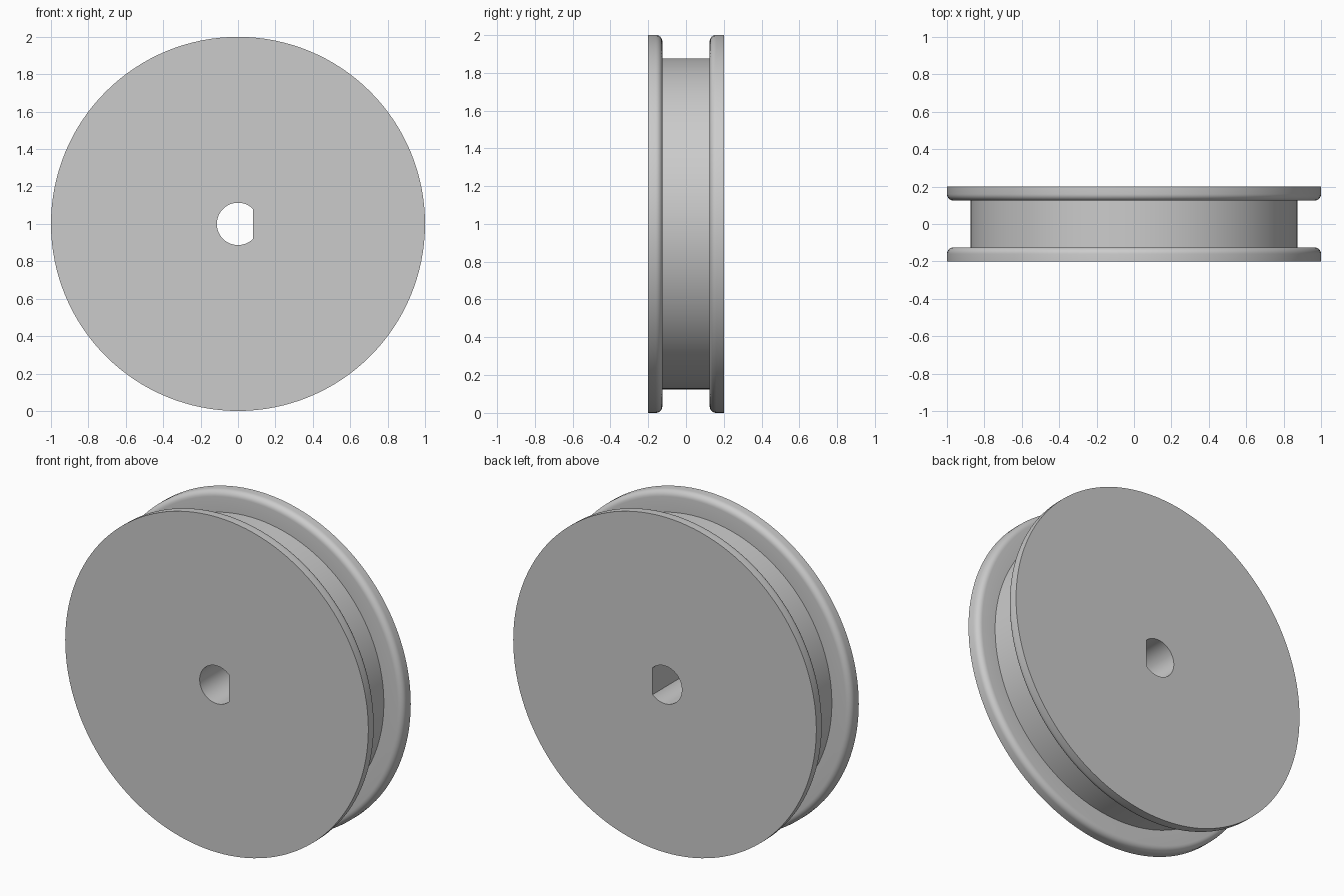
import bpy
import bmesh
from math import sin, cos, pi, radians

cube = bpy.data.objects.get("Cube")
if cube:
    bpy.data.objects.remove(cube, do_unlink=True)

SEGMENTS = 128
RIM, GROOVE, BORE, FLAT = 1.0, 0.875, 0.113, 0.08
HALF_WIDTH, HALF_GROOVE, ROUND = 0.2, 0.125, 0.035

# Plain grey plastic
grey = bpy.data.materials.new("plain grey")
grey.use_nodes = True
colour = (0.6, 0.6, 0.6, 1)
grey.diffuse_color = colour
grey.node_tree.nodes["Principled BSDF"].inputs["Base Color"].default_value = colour

# Half of the cross-section (radius, y): bore, outer face, rounded lip, groove
half = [(BORE, HALF_WIDTH), (RIM, HALF_WIDTH)]
for i in range(7):
    a = i / 6 * pi / 2
    half.append((RIM - ROUND + ROUND * cos(a), HALF_GROOVE + ROUND - ROUND * sin(a)))
half.append((GROOVE, HALF_GROOVE))
profile = half + [(r, -y) for r, y in reversed(half)]

# Revolve around the axle; the bore is flattened on its left side
bm = bmesh.new()
rings = []
for s in range(SEGMENTS):
    a = 2 * pi * s / SEGMENTS
    ring = []
    for r, y in profile:
        x = r * cos(a)
        if r == BORE:
            x = min(x, FLAT)
        ring.append(bm.verts.new((x, y, RIM + r * sin(a))))
    rings.append(ring)
count = len(profile)
for s in range(SEGMENTS):
    here, after = rings[s], rings[(s + 1) % SEGMENTS]
    for i in range(count):
        j = (i + 1) % count
        bm.faces.new((here[i], here[j], after[j], after[i]))
bmesh.ops.recalc_face_normals(bm, faces=bm.faces[:])

mesh = bpy.data.meshes.new("pulley_wheel")
bm.to_mesh(mesh)
bm.free()
mesh.materials.append(grey)
wheel = bpy.data.objects.new("pulley_wheel", mesh)
bpy.context.collection.objects.link(wheel)

# Smooth round surfaces, sharp edges kept
bpy.ops.object.select_all(action="DESELECT")
wheel.select_set(True)
bpy.context.view_layer.objects.active = wheel
bpy.ops.object.shade_smooth_by_angle(angle=radians(30))
